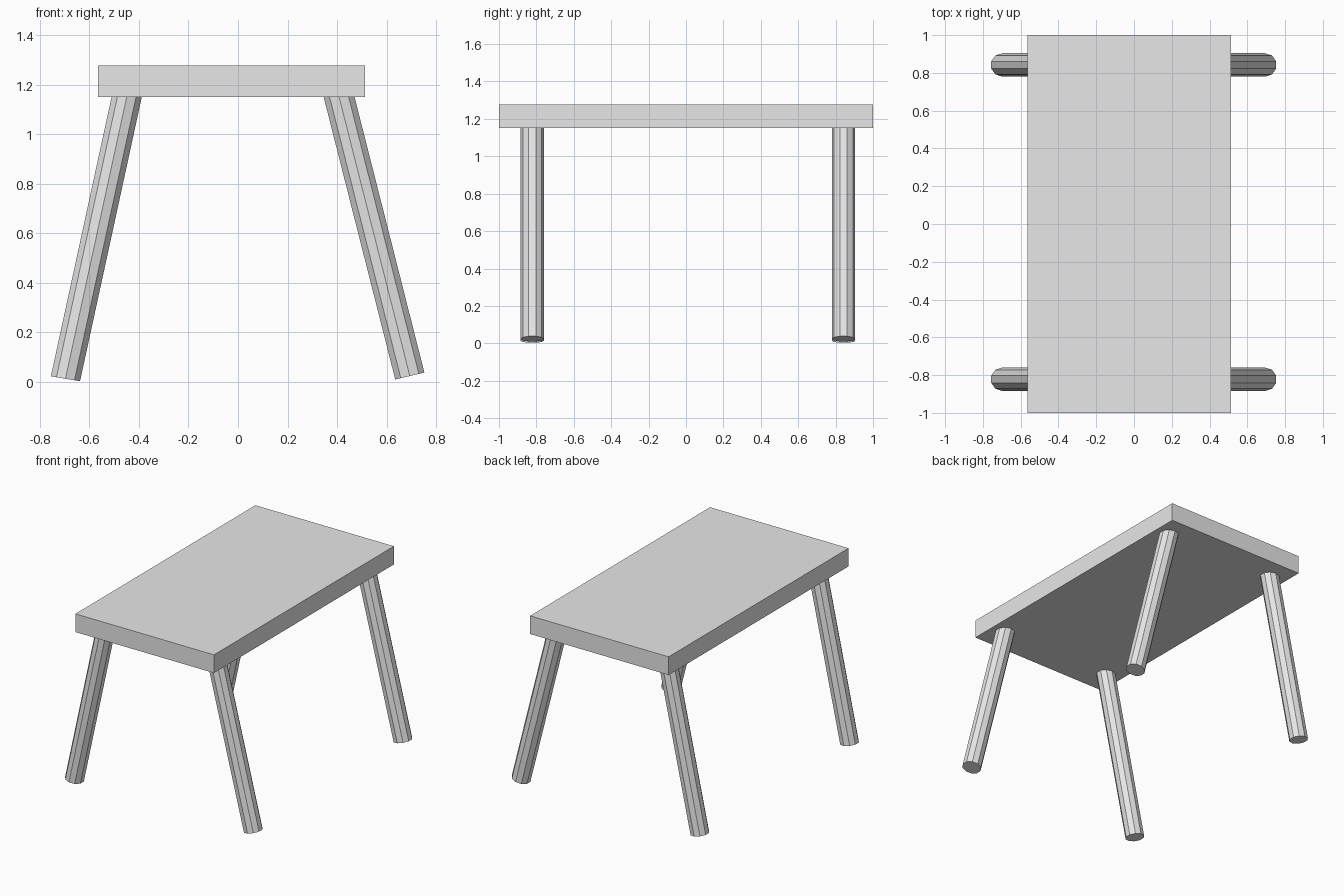
import bpy
import bmesh
from mathutils import Matrix, Vector

if "Cube" in bpy.data.objects:
    bpy.data.objects.remove(bpy.data.objects["Cube"], do_unlink=True)

# Single plain grey
grey = bpy.data.materials.new("light_grey")
grey.use_nodes = True
grey.diffuse_color = (0.8, 0.8, 0.8, 1)
grey.node_tree.nodes["Principled BSDF"].inputs["Base Color"].default_value = (0.8, 0.8, 0.8, 1)


def add_object(name, bm):
    mesh = bpy.data.meshes.new(name)
    bm.to_mesh(mesh)
    bm.free()
    mesh.materials.append(grey)
    obj = bpy.data.objects.new(name, mesh)
    bpy.context.collection.objects.link(obj)
    return obj


def add_slab(name, low, high):
    low, high = Vector(low), Vector(high)
    bm = bmesh.new()
    bmesh.ops.create_cube(bm, size=1)
    bmesh.ops.scale(bm, vec=high - low, verts=bm.verts)
    bmesh.ops.translate(bm, vec=(low + high) / 2, verts=bm.verts)
    return add_object(name, bm)


def add_leg(name, foot, top, cap_tilt, radius=0.062):
    """Ten-sided leg from foot to top; cap_tilt is the rise of its end caps along x."""
    foot, top = Vector(foot), Vector(top)
    bm = bmesh.new()
    bmesh.ops.create_cone(bm, cap_ends=True, segments=10,
                          radius1=radius, radius2=radius, depth=1)
    bmesh.ops.translate(bm, vec=(0, 0, 0.5), verts=bm.verts)
    axis = top - foot
    placing = Matrix(((1, 0, axis.x, foot.x),
                      (0, 1, axis.y, foot.y),
                      (cap_tilt, 0, axis.z, foot.z),
                      (0, 0, 0, 1)))
    bmesh.ops.transform(bm, matrix=placing, verts=bm.verts)
    return add_object(name, bm)


# Table top
add_slab("table_top", (-0.565, -1, 1.15), (0.513, 1, 1.278))

# Splayed legs, the two sides leaning at slightly different angles
for end, y in (("front", -0.822), ("back", 0.842)):
    add_leg(end + "_right_leg", (-0.697, y, 0.013), (-0.439, y, 1.2), -0.165)
    add_leg(end + "_left_leg", (0.694, y, 0.024), (0.396, y, 1.2), 0.235)
